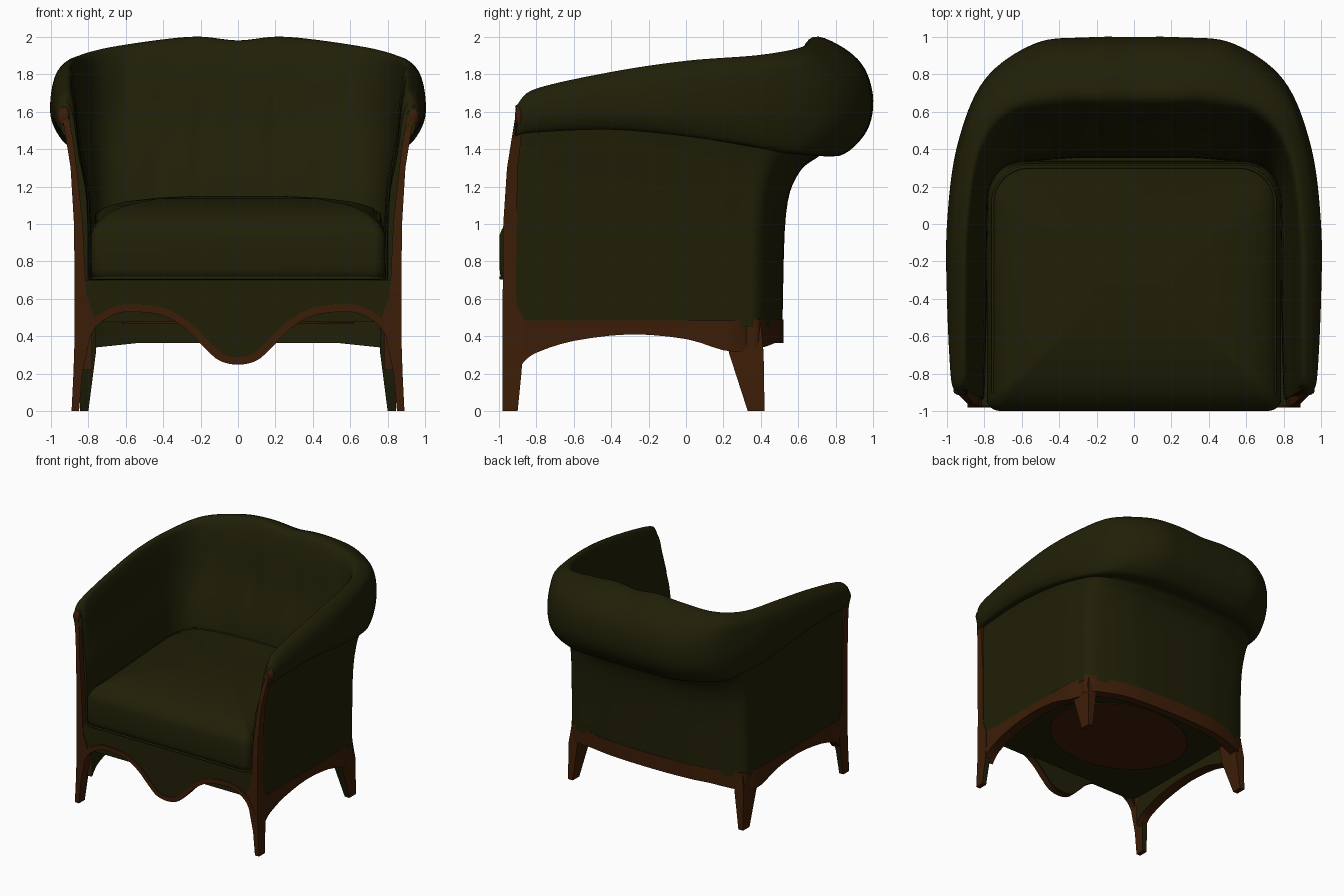
import bpy, bmesh, math
from mathutils import Vector

if "Cube" in bpy.data.objects:
    bpy.data.objects.remove(bpy.data.objects["Cube"])


def material(name, rgb):
    m = bpy.data.materials.new(name)
    m.diffuse_color = (*rgb, 1)
    m.use_nodes = True
    m.node_tree.nodes["Principled BSDF"].inputs["Base Color"].default_value = m.diffuse_color
    return m


GREEN = material("olive upholstery", (0.0145, 0.0138, 0.0022))
BROWN = material("dark wood", (0.046, 0.0125, 0.0022))


def clamp(v):
    return max(0, min(1, v))


def spline(pts, n):
    """Catmull-Rom through the points, n steps per span."""
    p = [Vector(q) for q in pts]
    p = [2 * p[0] - p[1]] + p + [2 * p[-1] - p[-2]]
    out = []
    for i in range(1, len(p) - 2):
        a, b, c, d = p[i - 1:i + 3]
        for k in range(n):
            t = k / n
            out.append(0.5 * (2 * b + (c - a) * t + (2 * a - 5 * b + 4 * c - d) * t * t
                              + (3 * b - a - 3 * c + d) * t ** 3))
    return out + [p[-2]]


def loft(name, rings, mat, inner=None, angle=40):
    """Skin closed rings and cap the ends; inner(normal, centre) picks green faces."""
    bm = bmesh.new()
    vs = [[bm.verts.new(c) for c in r] for r in rings]
    n = len(rings[0])
    for a, b in zip(vs, vs[1:]):
        for k in range(n):
            bm.faces.new((a[k], a[(k + 1) % n], b[(k + 1) % n], b[k]))
    bm.faces.new(vs[0])
    bm.faces.new(vs[-1])
    bmesh.ops.recalc_face_normals(bm, faces=bm.faces)
    bm.normal_update()
    if inner:
        for f in bm.faces:
            f.material_index = int(inner(f.normal, f.calc_center_median()))
    me = bpy.data.meshes.new(name)
    bm.to_mesh(me)
    bm.free()
    me.materials.append(mat)
    if inner:
        me.materials.append(GREEN)
    ob = bpy.data.objects.new(name, me)
    bpy.context.collection.objects.link(ob)
    bpy.ops.object.select_all(action='DESELECT')
    ob.select_set(True)
    bpy.context.view_layer.objects.active = ob
    bpy.ops.object.shade_smooth_by_angle(angle=math.radians(angle))
    return ob


def box_z(x0, x1, y0, y1, z, s=1):
    return [(s * x0, y0, z), (s * x1, y0, z), (s * x1, y1, z), (s * x0, y1, z)]


# Barrel shell: four half plan curves, front arm to centre back
WALL = [(.87, -.94), (.868, -.82), (.868, -.4), (.865, 0), (.853, .26), (.81, .4), (.5, .485), (.25, .51), (0, .515)]
ROLL = [(.955, -.9), (.98, -.81), (1, -.4), (1, 0), (.945, .42), (.8, .77), (.53, .965), (.25, .998), (0, 1)]
CREST = [(.905, -.885), (.9, -.8), (.9, -.4), (.89, 0), (.83, .38), (.68, .6), (.4, .675), (.2, .68), (0, .68)]
INSIDE = [(.8, -.94), (.795, -.82), (.785, -.4), (.78, 0), (.765, .2), (.66, .31), (.38, .345), (.2, .35), (0, .35)]
Z_SEAM = [1.47, 1.49, 1.505, 1.47, 1.42, 1.38, 1.365, 1.365, 1.365]
Z_ROLL = [1.58, 1.6, 1.62, 1.63, 1.64, 1.65, 1.66, 1.66, 1.66]
Z_CREST = [1.64, 1.72, 1.81, 1.87, 1.9, 1.94, 1.983, 2.0, 1.98]


def section(i):
    w, r, c, n = (Vector(q[i]) for q in (WALL, ROLL, CREST, INSIDE))
    zk, zr, zc = Z_SEAM[i], Z_ROLL[i], Z_CREST[i]
    outer = [(0, .45), (.04, 1.05), (.18, 1.05 + .7 * (zk - 1.05)), (.25 + .02 * i, zk),
             (.68, zk + .03 * (zr - zk)), (.93, zk + .45 * (zr - zk)), (1, zr),
             (.91, zr + .5 * (zc - zr)), (.68, zr + .83 * (zc - zr))]
    inner = [(0, zc), (.25, 1.1 + .85 * (zc - 1.1)), (.5, 1.1 + .5 * (zc - 1.1)), (.93, 1.1), (1, .5)]
    pts = [(*w.lerp(r, f), z) for f, z in outer] + [(*c.lerp(n, g), z) for g, z in inner]
    return spline(pts[:4], 5)[:-1] + spline(pts[3:], 5)   # break at the seam keeps it crisp


half = [section(i) for i in range(9)]
full = half + [[Vector((-p.x, p.y, p.z)) for p in s] for s in half[-2::-1]]
columns = [spline([s[k] for s in full], 8) for k in range(len(half[0]))]
for col in columns[46:]:          # shallow tufting folds on the inner back
    for p in col:
        for fx, fz in ((.2, 1.5), (.44, 1.25), (.6, 1.75)):
            p.y += .018 * math.exp(-((abs(p.x) - fx) / .045) ** 2 - ((p.z - fz) / .15) ** 2)
loft("barrel_shell", [list(r) for r in zip(*columns)], GREEN, angle=50)

# Front legs rising into the arm posts: x in, x out, y front, y back, z
POST = [(.85, .89, -.98, -.90, 0), (.832, .88, -.98, -.88, .2), (.8, .875, -.98, -.87, .35),
        (.77, .874, -.98, -.87, .5), (.785, .874, -.98, -.9, .55), (.812, .873, -.98, -.91, .62),
        (.83, .877, -.977, -.905, 1), (.862, .895, -.957, -.9, 1.3), (.885, .922, -.93, -.88, 1.47),
        (.91, .94, -.91, -.87, 1.57)]
REAR = [(.80, .845, .33, .42, 0), (.76, .845, .23, .415, .31), (.76, .825, .2, .40, .47)]
# Side rail arch: y, lower z
ARCH = [(-.9, .22), (-.85, .28), (-.78, .32), (-.6, .375), (-.3, .41), (0, .385), (.2, .325), (.37, .31)]
for s, side in ((1, "right"), (-1, "left")):
    loft("front_leg_post_" + side, [box_z(*q, s) for q in POST], BROWN,
         lambda n, c: n.y > .5 and c.z < .5)
    loft("rear_leg_" + side, [box_z(*q, s) for q in REAR], BROWN, lambda n, c: n.y < -.3)
    rail = []
    for y, z in spline(ARCH, 3):
        xo = .873 - .33 * max(0, y - .1) ** 2 - .03 * clamp((y - .25) / .12)
        rail.append([(s * .78, y, z), (s * xo, y, z), (s * xo, y, .485), (s * .78, y, .485)])
    loft("side_rail_" + side, rail, BROWN, lambda n, c: n.x * s < -.5)
    # Scroll boss on the arm front
    bpy.ops.mesh.primitive_uv_sphere_add(segments=20, ring_count=10, radius=1, location=(s * .932, -.89, 1.575))
    boss = bpy.context.object
    boss.name = "arm_boss_" + side
    boss.scale = (.034, .025, .055)
    boss.data.materials.append(BROWN)
    bpy.ops.object.shade_smooth()

# Back rail follows the wall
half_back = [(.845, .33), (.812, .404), (.5, .489), (.25, .514)]
back = spline(half_back + [(0, .52)] + [(-x, y) for x, y in half_back[::-1]], 5)
loft("back_rail", [[(x, y, .365 - .03 * max(0, abs(x) - .55) / .3), (x, y, .49), (x * .95, y - .07, .49),
                    (x * .95, y - .07, .365 - .03 * max(0, abs(x) - .55) / .3)] for x, y in back],
     BROWN, lambda n, c: n.y < -.5)

# Scalloped front apron: upholstered panel with a wooden edge band
SCALLOP = [(.82, .33), (.8, .38), (.75, .46), (.65, .52), (.55, .53), (.4, .51), (.28, .44), (.18, .34), (.1, .27), (0, .248)]
edge = spline(SCALLOP + [(-x, z) for x, z in SCALLOP[-2::-1]], 4)
loft("apron_panel", [[(x, -.974, z + .01), (x, -.974, .7), (x, -.92, .7), (x, -.92, z + .01)]
                     for x, z in edge], GREEN)
band = []
for i, p in enumerate(edge):
    t = (edge[min(i + 1, len(edge) - 1)] - edge[max(i - 1, 0)]).normalized()
    q = p + Vector((t.y, -t.x)) * .04
    band.append([(p.x, -.982, p.y), (q.x, -.982, q.y), (q.x, -.925, q.y), (p.x, -.925, p.y)])
loft("apron_edge_band", band, BROWN, lambda n, c: n.y > .5)

# Seat base and underside panel
loft("seat_base", [box_z(-.81, .81, -.95, .4, z) for z in (.475, .7)], GREEN)
loft("underside_patch", [[(.62 * math.cos(a * math.tau / 24), -.2 + .5 * math.sin(a * math.tau / 24), z)
                          for a in range(24)] for z in (.468, .477)], BROWN)


# Seat cushion: rounded outline stacked into a crowned block, fuller towards the back
def outline(inset, z, drop=0):
    pts = []
    x, y0, y1 = .785 - inset, -.997 + inset, .335 - inset
    for cx, cy, r, a0 in ((1, y1, .2, 0), (-1, y1, .2, 90), (-1, y0, .06, 180), (1, y0, .06, 270)):
        r = max(.02, r - inset * .25)
        ox, oy = cx * (x - r), cy + (r if cy == y0 else -r)
        for k in range(9):
            a = math.radians(a0 + k * 90 / 8)
            px, py = ox + r * math.cos(a), oy + r * math.sin(a)
            pz = z - drop * clamp((-.3 - py) / .7)
            if z > 1:
                top = 1.1 + .05 * clamp(1 - (px / .68) ** 2)
                pz += max(0, top - .01 - pz) * clamp((py + .1) / .3) * clamp((.78 - abs(px)) / .1)
            pts.append((px, py, pz))
    # split the straight back edge so it can arch
    a, b = Vector(pts[8]), Vector(pts[9])
    arch = [a.lerp(b, t / 8) for t in range(1, 8)]
    if z > 1:
        for p in arch:
            p.z = max(p.z, 1.14 - .09 * p.x ** 2)
    return pts[:9] + [tuple(p) for p in arch] + pts[9:]


RINGS = [(.03, .7, 0), (.005, .72, 0), (0, .76, 0), (0, .95, .01), (.012, 1.005, .035), (.03, 1.045, .05),
         (.06, 1.08, .055), (.1, 1.1, .045), (.18, 1.12, .03), (.35, 1.14, .01), (.55, 1.15, 0)]
loft("seat_cushion", [outline(*r) for r in RINGS], GREEN, angle=75)


# Piping along the cushion edges
def piping(name, pts, r, closed):
    cu = bpy.data.curves.new(name, 'CURVE')
    cu.dimensions = '3D'
    cu.bevel_depth = r
    cu.bevel_resolution = 2
    sp = cu.splines.new('POLY')
    sp.points.add(len(pts) - 1)
    for q, p in zip(sp.points, pts):
        q.co = (*p, 1)
    sp.use_cyclic_u = closed
    cu.materials.append(GREEN)
    bpy.context.collection.objects.link(bpy.data.objects.new(name, cu))


top = outline(.03, 1.045, .05)[:25]
piping("cushion_top_piping", [(.755, -.9, 1.0)] + top + [(-.755, -.9, 1.0)], .009, False)
piping("cushion_bottom_piping", outline(.008, .712), .01, True)
